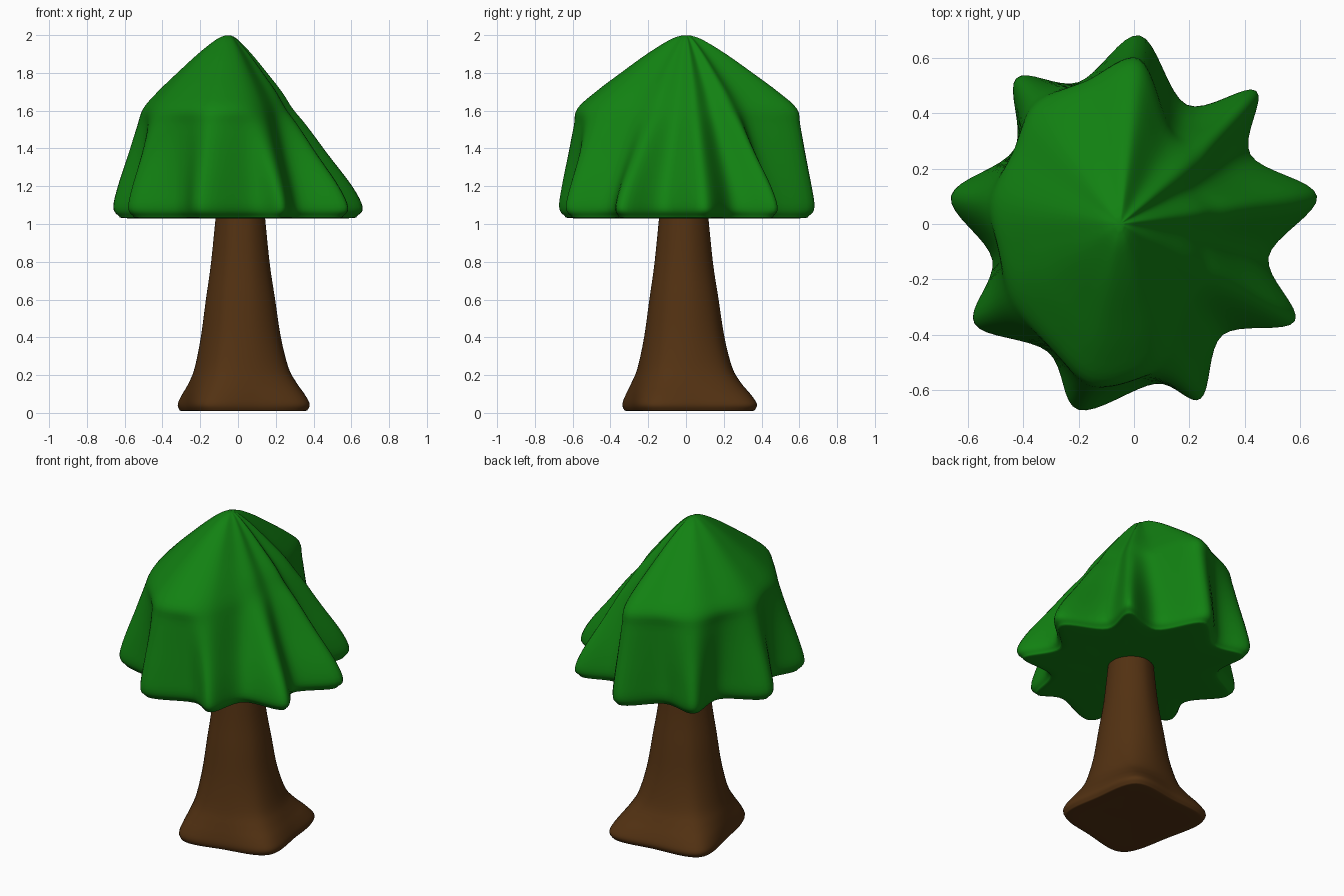
import bpy, bmesh, math
from mathutils import Vector

if "Cube" in bpy.data.objects:
    bpy.data.objects.remove(bpy.data.objects["Cube"])


def material(name, rgb):
    m = bpy.data.materials.new(name)
    m.diffuse_color = (*rgb, 1)
    m.use_nodes = True
    m.node_tree.nodes["Principled BSDF"].inputs["Base Color"].default_value = m.diffuse_color
    return m


def spline(pts, n, closed):
    """Smooth curve through the points, n steps per span."""
    out, c = [], len(pts)
    get = (lambda i: pts[i % c]) if closed else (lambda i: pts[max(0, min(c - 1, i))])
    for i in range(c if closed else c - 1):
        a, b, d, e = get(i - 1), get(i), get(i + 1), get(i + 2)
        for s in range(n):
            t = s / n
            out.append(0.5 * (2 * b + (d - a) * t + (2 * a - 5 * b + 4 * d - e) * t * t
                              + (3 * b - a - 3 * d + e) * t ** 3))
    if not closed:
        out.append(pts[-1].copy())
    return out


def loft(name, rings, mat, nu=8, nv=4):
    """Smooth closed body through rings of points, listed bottom to top."""
    rings = [spline(r, nu, True) for r in rings]
    cols = [spline(list(c), nv, False) for c in zip(*rings)]
    bm = bmesh.new()
    grid = [[bm.verts.new(p) for p in c] for c in cols]
    n = len(grid)
    for i in range(n):
        a, b = grid[i], grid[(i + 1) % n]
        for j in range(len(a) - 1):
            bm.faces.new((a[j], b[j], b[j + 1], a[j + 1]))
    # close both ends with fans
    for j in (0, -1):
        mid = sum((c[j].co for c in grid), Vector()) / n
        v = bm.verts.new(mid)
        for i in range(n):
            bm.faces.new((grid[i][j], grid[(i + 1) % n][j], v))
    bmesh.ops.recalc_face_normals(bm, faces=bm.faces)
    me = bpy.data.meshes.new(name)
    bm.to_mesh(me)
    bm.free()
    me.materials.append(mat)
    ob = bpy.data.objects.new(name, me)
    bpy.context.collection.objects.link(ob)
    for p in me.polygons:
        p.use_smooth = True
    return ob


green = material("leaf green", (0.006, 0.22, 0.006))
brown = material("bark brown", (0.085, 0.031, 0.006))

# Canopy: star-shaped hem and the shoulder outline above it (tip, valley, ...)
hem = [(.02, .68), (.19, .43), (.44, .48), (.42, .25), (.66, .1), (.485, -.12),
       (.58, -.35), (.32, -.4), (.24, -.63), (.08, -.575), (-.2, -.67), (-.31, -.46),
       (-.575, -.36), (-.51, -.13), (-.66, .1), (-.43, .27), (-.425, .525), (-.2, .51)]
shoulder = [(.02, .58), (.13, .32), (.23, .24), (.22, .13), (.29, .05), (.25, -.05),
            (.25, -.16), (.19, -.27), (.12, -.46), (.01, -.55), (-.15, -.57), (-.28, -.46),
            (-.42, -.28), (-.48, -.1), (-.5, .08), (-.43, .26), (-.35, .42), (-.17, .51)]
hem = [Vector(p) for p in hem]
shoulder = [Vector(p) for p in shoulder]
apex = Vector((-.05, 0))
rings = []
for s, z in ((.4, 1.03), (.88, 1.03), (.96, 1.045), (1, 1.09)):
    rings.append([(p * s).to_3d() + Vector((0, 0, z)) for p in hem])
for t, z in ((.85, 1.2), (.5, 1.37), (.2, 1.52), (0, 1.61)):
    rings.append([a.lerp(b, t).to_3d() + Vector((0, 0, z)) for a, b in zip(shoulder, hem)])
for s, z in ((.83, 1.70), (.6, 1.80), (.36, 1.9), (.15, 1.975), (.04, 1.998)):
    rings.append([apex.lerp(p, s).to_3d() + Vector((0, 0, z)) for p in shoulder])
loft("canopy", rings, green)

# Trunk: round at the top, flaring into a four-cornered foot
foot = [Vector(p) for p in ((.35, .08), (.28, .355), (0, .345), (-.3, .28),
                            (-.275, -.03), (-.18, -.32), (.1, -.29), (.36, -.2))]
rings = []
for z, r, flare, s in ((0.01, .2, 1, .6), (0.01, .2, 1, .92), (.02, .2, 1, .98), (.05, .2, 1, 1),
                       (.1, .24, .8, 1), (.16, .235, .5, 1), (.24, .222, .25, 1),
                       (.4, .2, .1, 1), (.6, .178, .04, 1), (.8, .155, 0, 1), (1.1, .125, 0, 1)):
    rings.append([((p.normalized() * r).lerp(p, flare) * s
                   + Vector((.013, -.013)) * (1 - flare)).to_3d() + Vector((0, 0, z))
                  for p in foot])
loft("trunk", rings, brown)
